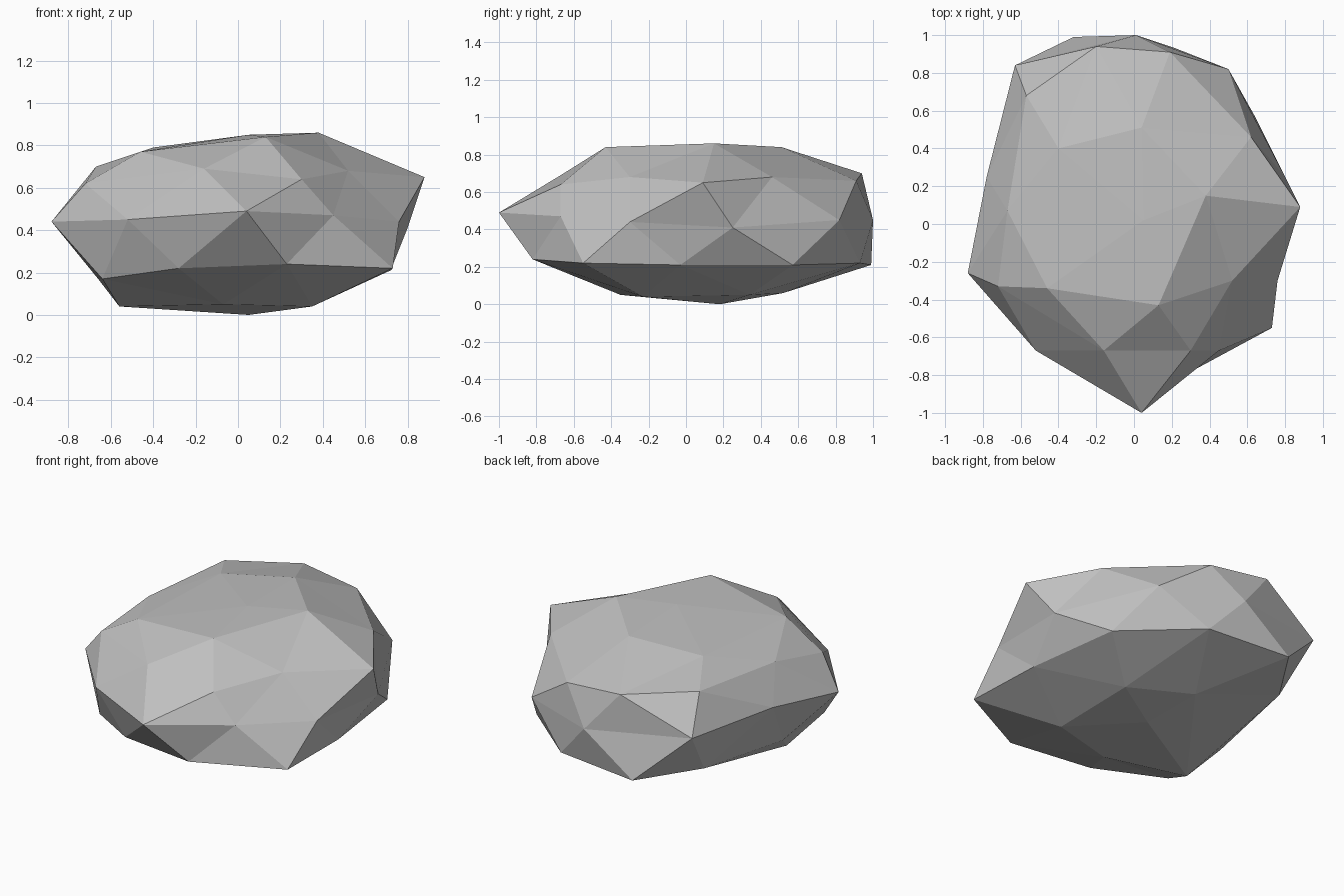
import bpy
import bmesh
import math

default_cube = bpy.data.objects.get("Cube")
if default_cube:
    bpy.data.objects.remove(default_cube, do_unlink=True)

# Stone outline: rings of corners from the underside up, each running
# counter-clockwise from the +x axis
UNDERSIDE = [(.05, .18, 0)]
BASE = [(.35, .34, .05), (-.02, .52, .06), (-.56, -.2, .04), (-.07, -.35, .05), (.35, -.23, .04)]
LOWER = [(.72, -.03, .21), (.64, .57, .21), (.22, .93, .22), (-.32, .99, .21), (-.56, .62, .21),
         (-.66, -.02, .17), (-.64, -.46, .17), (-.28, -.72, .22), (.23, -.82, .24), (.73, -.55, .22)]
WAIST = [(.8, .25, .41), (.5, .82, .45), (.01, 1, .45), (-.63, .84, .5), (-.78, .25, .51),
         (-.88, -.26, .44), (-.52, -.67, .45), (.04, -1, .49), (.45, -.67, .47), (.76, -.3, .44)]
UPPER = [(.88, .09, .65), (.62, .46, .68), (.19, .91, .66), (-.2, .94, .7), (-.57, .68, .72),
         (-.67, .07, .7), (-.72, -.33, .62), (-.16, -.67, .69), (.3, -.67, .64), (.52, -.3, .68)]
CROWN = [(.38, .15, .86), (.04, .51, .84), (-.4, .4, .79), (-.46, -.34, .77), (.13, -.43, .84)]
SUMMIT = [(.05, .02, .85)]


def ring_order(vert):
    """Sort key: height level first, then angle around the vertical axis."""
    level = round(vert.co.z * 4)
    angle = math.degrees(math.atan2(vert.co.y, vert.co.x))
    on_axis = math.hypot(vert.co.x, vert.co.y) < .01
    return level, 0 if on_axis else (angle + 1) % 360


# Grey stone material
stone_grey = bpy.data.materials.new("stone grey")
stone_grey.use_nodes = True
colour = (.53, .53, .53, 1)
stone_grey.diffuse_color = colour
shader = next(node for node in stone_grey.node_tree.nodes if node.type == "BSDF_PRINCIPLED")
shader.inputs["Base Color"].default_value = colour
shader.inputs["Roughness"].default_value = .9

# Faceted stone: a low-poly ball whose corners are moved to the outline
bm = bmesh.new()
bmesh.ops.create_icosphere(bm, subdivisions=2, radius=1)
corners = UNDERSIDE + BASE + LOWER + WAIST + UPPER + CROWN + SUMMIT
for vert, corner in zip(sorted(bm.verts, key=ring_order), corners):
    vert.co = corner
for face in bm.faces:
    face.smooth = False
bmesh.ops.recalc_face_normals(bm, faces=bm.faces)

mesh = bpy.data.meshes.new("stone")
bm.to_mesh(mesh)
bm.free()
mesh.materials.append(stone_grey)
stone = bpy.data.objects.new("stone", mesh)
bpy.context.collection.objects.link(stone)
